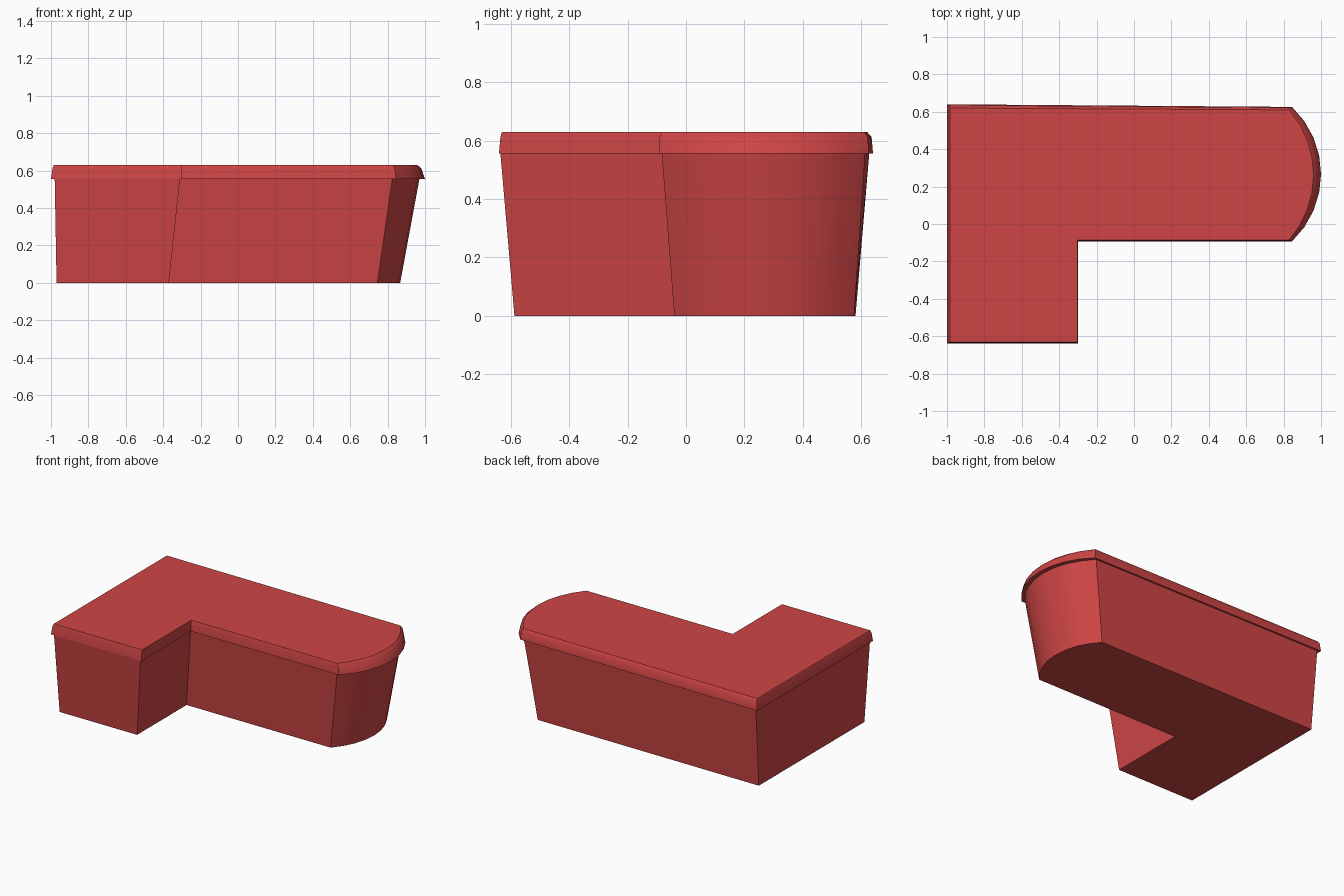
import bpy, bmesh, math

if "Cube" in bpy.data.objects:
    bpy.data.objects.remove(bpy.data.objects["Cube"])

mat = bpy.data.materials.new("red")
mat.diffuse_color = (0.62, 0.06, 0.06, 1)
mat.use_nodes = True
mat.node_tree.nodes["Principled BSDF"].inputs["Base Color"].default_value = mat.diffuse_color


def outline(left, front, inner_x, inner_y, arc_x, tip_x, back_l, back_r, n=8):
    """L-shaped plan, counter-clockwise, with a bowed right end."""
    pts = [(left, front), (inner_x, front), (inner_x, inner_y)]
    half, sag = (back_r - inner_y) / 2, tip_x - arc_x
    r = (half * half + sag * sag) / (2 * sag)
    a = math.asin(half / r)
    cx, cy = tip_x - r, (back_r + inner_y) / 2
    for i in range(n + 1):
        t = -a + 2 * a * i / n
        pts.append((cx + r * math.cos(t), cy + r * math.sin(t)))
    return pts + [(left, back_l)]


def loft(name, levels, cap_bottom=False, cap_top=False):
    """Skin a stack of (z, outline) levels."""
    bm = bmesh.new()
    rings = [[bm.verts.new((x, y, z)) for x, y in pts] for z, pts in levels]
    for lo, hi in zip(rings, rings[1:]):
        for i in range(len(lo)):
            j = (i + 1) % len(lo)
            bm.faces.new((lo[i], lo[j], hi[j], hi[i]))
    if cap_bottom:
        bm.faces.new(rings[0][::-1])
    if cap_top:
        bm.faces.new(rings[-1])
    me = bpy.data.meshes.new(name)
    bm.to_mesh(me)
    bm.free()
    ob = bpy.data.objects.new(name, me)
    bpy.context.collection.objects.link(ob)
    me.materials.append(mat)
    bpy.context.view_layer.objects.active = ob
    ob.select_set(True)
    bpy.ops.object.shade_smooth_by_angle(angle=math.radians(35))
    ob.select_set(False)
    return ob


# Tapered base of the counter
base_foot = outline(-0.97, -0.587, -0.37, -0.04, 0.745, 0.867, 0.58, 0.575)
base_head = outline(-0.98, -0.635, -0.31, -0.083, 0.825, 0.97, 0.627, 0.613)
loft("counter_base", [(0, base_foot), (0.555, base_head)], cap_bottom=True)

# Overhanging worktop: underside ledge, edge, softened top rim
loft("counter_top", [
    (0.555, base_head),
    (0.555, outline(-1.0, -0.64, -0.30, -0.093, 0.845, 1.0, 0.64, 0.626)),
    (0.612, outline(-0.992, -0.635, -0.30, -0.09, 0.838, 0.98, 0.635, 0.622)),
    (0.629, outline(-0.985, -0.63, -0.302, -0.085, 0.83, 0.96, 0.62, 0.61)),
], cap_top=True)
